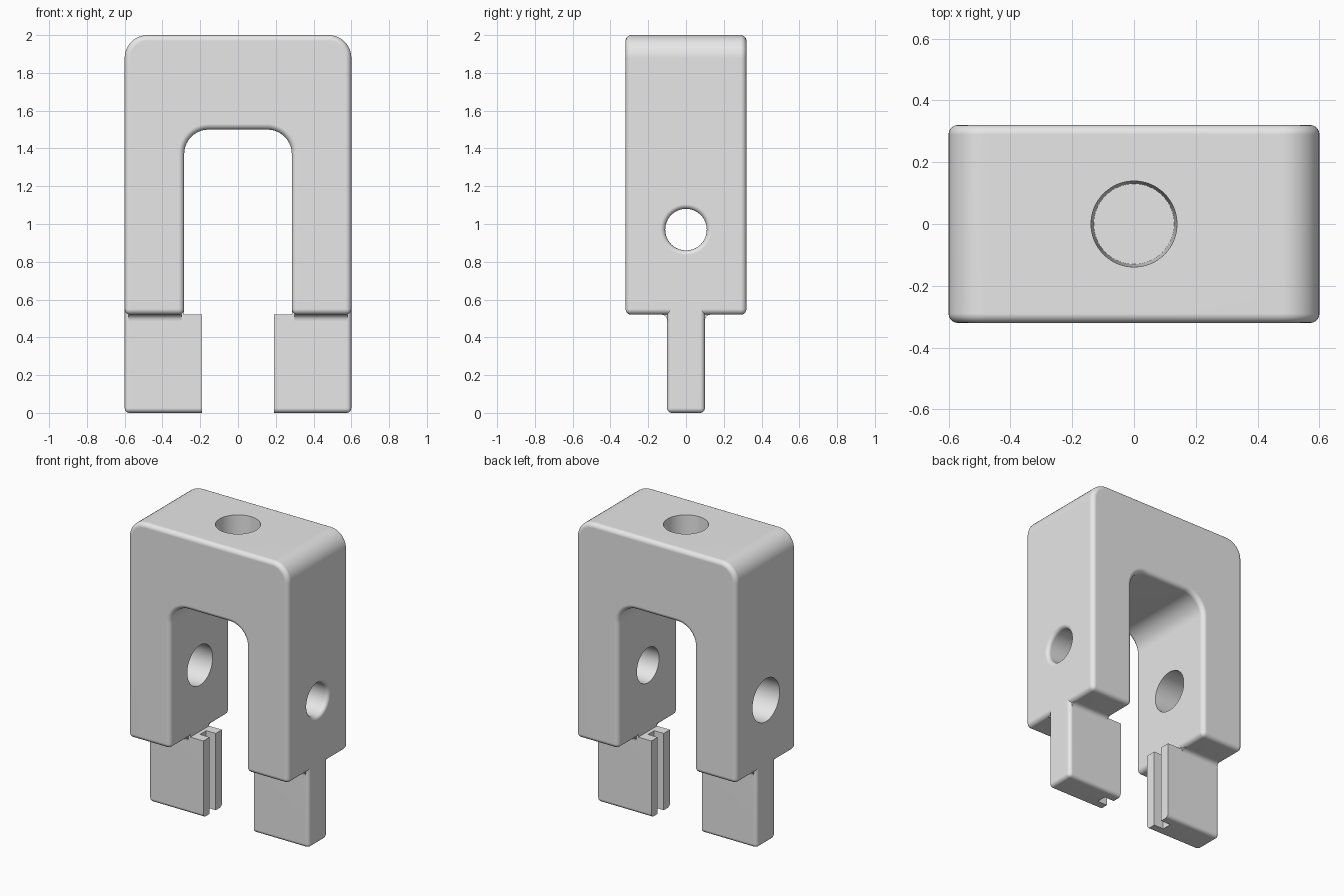
import bpy, bmesh
from math import sin, cos, pi, radians

cube = bpy.data.objects.get("Cube")
if cube:
    bpy.data.objects.remove(cube, do_unlink=True)

grey = bpy.data.materials.new("light_grey")
grey.use_nodes = True
grey.diffuse_color = (0.8, 0.8, 0.8, 1)
grey.node_tree.nodes["Principled BSDF"].inputs["Base Color"].default_value = (0.8, 0.8, 0.8, 1)


def make(name, bm):
    bmesh.ops.recalc_face_normals(bm, faces=bm.faces[:])
    mesh = bpy.data.meshes.new(name)
    bm.to_mesh(mesh)
    bm.free()
    mesh.materials.append(grey)
    obj = bpy.data.objects.new(name, mesh)
    bpy.context.collection.objects.link(obj)
    return obj


def prism(points, lo, hi, place):
    """Extrude a 2D outline between lo and hi; place maps (a, b, depth) to xyz."""
    bm = bmesh.new()
    rings = [[bm.verts.new(place(a, b, d)) for a, b in points] for d in (lo, hi)]
    for ring in rings:
        bm.faces.new(ring)
    n = len(points)
    for i in range(n):
        j = (i + 1) % n
        bm.faces.new((rings[0][i], rings[0][j], rings[1][j], rings[1][i]))
    return bm


def lathe(profile, place, n=64):
    """Closed solid from (height, radius) pairs."""
    bm = bmesh.new()
    rings = [[bm.verts.new(place(h, r * cos(2 * pi * i / n), r * sin(2 * pi * i / n)))
              for i in range(n)] for h, r in profile]
    for lower, upper in zip(rings, rings[1:]):
        for i in range(n):
            j = (i + 1) % n
            bm.faces.new((lower[i], lower[j], upper[j], upper[i]))
    bm.faces.new(rings[0])
    bm.faces.new(rings[-1])
    return bm


def arc(cx, cy, r, start, end, n=10):
    return [(cx + r * cos(radians(start + (end - start) * i / n)),
             cy + r * sin(radians(start + (end - start) * i / n))) for i in range(n + 1)]


def cut(obj, cutter):
    cutter.hide_render = True
    mod = obj.modifiers.new("cut", "BOOLEAN")
    mod.operation, mod.solver, mod.object = "DIFFERENCE", "EXACT", cutter


def finish(obj, cutters=()):
    """Apply the modifiers, drop the cutters and smooth the rounded edges."""
    bpy.ops.object.select_all(action="DESELECT")
    bpy.context.view_layer.objects.active = obj
    obj.select_set(True)
    for mod in list(obj.modifiers):
        bpy.ops.object.modifier_apply(modifier=mod.name)
    for c in cutters:
        bpy.data.objects.remove(c, do_unlink=True)
    bpy.ops.object.shade_smooth_by_angle(angle=radians(32))
    obj.modifiers.new("flat_normals", "WEIGHTED_NORMAL").keep_sharp = True


# Arched body
half, inner, base, arch = 0.6, 0.285, 0.52, 1.5
outline = [(-half, base)]
outline += arc(-half + 0.12, 2 - 0.12, 0.12, 180, 90)
outline += arc(half - 0.12, 2 - 0.12, 0.12, 90, 0)
outline += [(half, base), (inner, base)]
outline += arc(inner - 0.13, arch - 0.13, 0.13, 0, 90)
outline += arc(-inner + 0.13, arch - 0.13, 0.13, 90, 180)
outline += [(-inner, base)]
body = make("arched_body", prism(outline, -0.32, 0.32, lambda a, b, d: (a, d, b)))
bevel = body.modifiers.new("round_edges", "BEVEL")
bevel.width, bevel.segments = 0.03, 5
bevel.limit_method, bevel.angle_limit = "ANGLE", radians(40)

# Blind tapered hole in the top
top_hole = make("top_hole_cutter", lathe([(1.65, 0.13), (2.0, 0.139), (2.1, 0.1415)],
                                         lambda h, u, v: (u, v, h)))
# Tapered cross hole with one rounded rim
rim = [(0.575 + 0.025 * sin(t * pi / 12), 0.135 - 0.025 * cos(t * pi / 12)) for t in range(7)]
cross_hole = make("cross_hole_cutter", lathe([(-0.7, 0.148)] + rim + [(0.7, 0.135)],
                                             lambda h, u, v: (h, u, v + 0.97)))
cut(body, top_hole)
cut(body, cross_hole)
finish(body, (top_hole, cross_hole))

# Slotted tabs and their shoulder fillets
tab_outline = [(0.19, 0), (half, 0), (half, 0.57), (0.287, 0.57), (0.287, base), (0.19, base)]
for side, label in ((1, "left"), (-1, "right")):
    bm = prism(tab_outline, -0.1, 0.1, lambda a, b, d: (side * a, d, b))
    rounded = []
    for e in bm.edges:
        xs = [abs(v.co.x) for v in e.verts]
        zs = [v.co.z for v in e.verts]
        if min(xs) > 0.59 and max(zs) < 0.58 and not min(zs) > 0.5:
            rounded.append(e)
        elif max(zs) < 0.01 and max(xs) > 0.2:
            rounded.append(e)
    bmesh.ops.bevel(bm, geom=rounded, offset=0.025, offset_type="OFFSET",
                    segments=5, profile=0.5, affect="EDGES")
    tab = make(label + "_tab", bm)
    slot = make(label + "_slot_cutter",
                prism([(0.1, -0.033), (0.262, -0.033), (0.262, 0.033), (0.1, 0.033)],
                      -0.1, 0.7, lambda a, b, d: (side * a, b, d)))
    cut(tab, slot)
    finish(tab, (slot,))

    for face, where in ((-1, "front"), (1, "back")):
        corner = [(0.09, 0.54), (0.09, 0.49)] + arc(0.13, 0.49, 0.03, 180, 90, 6) + [(0.13, 0.54)]
        fillet = make(label + "_" + where + "_shoulder_fillet",
                      prism(corner, 0.3, 0.58, lambda a, b, d: (side * d, face * a, b)))
        finish(fillet)
